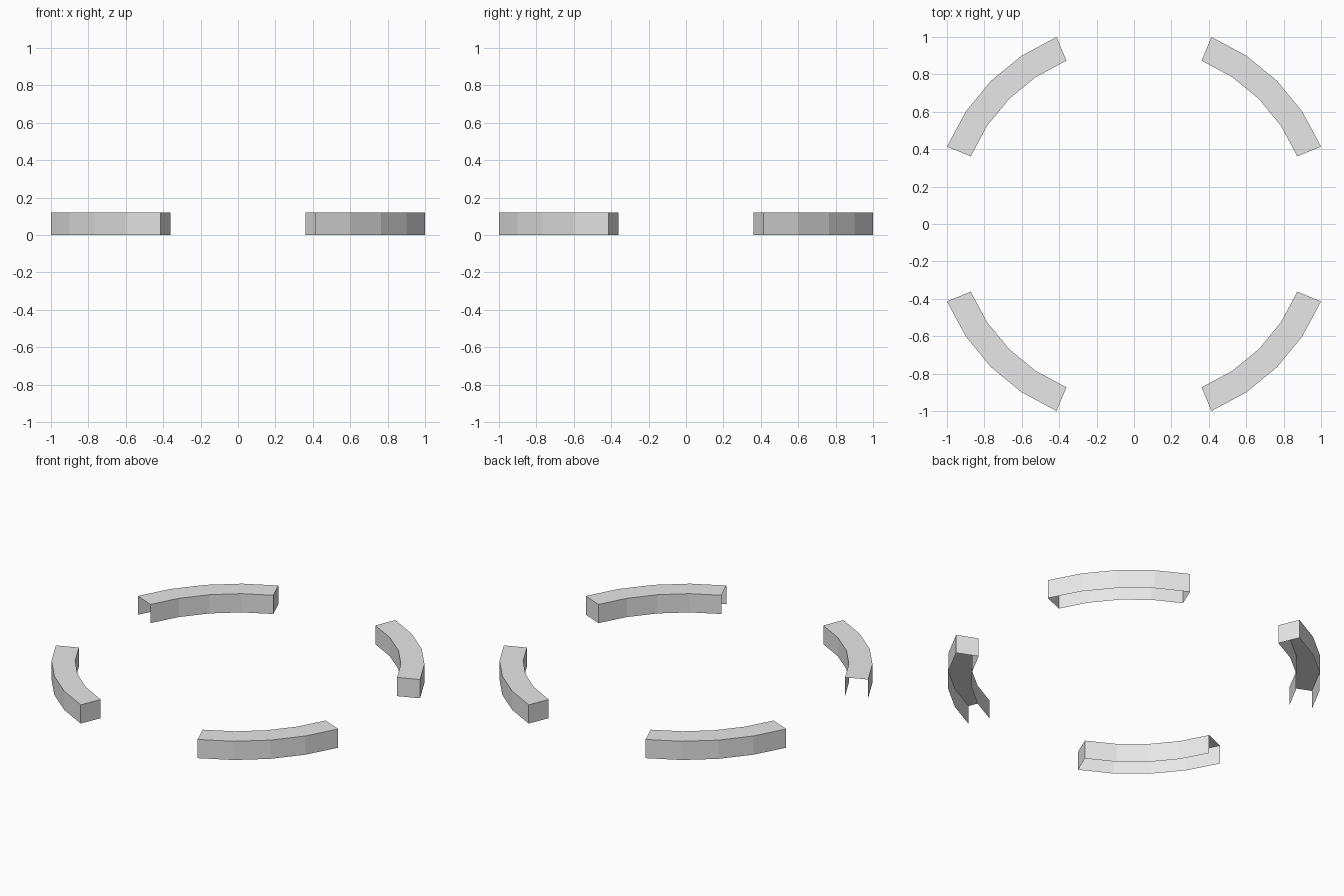
import bpy
import bmesh
from math import cos, sin, radians

OUTER, INNER, HEIGHT = 1.082, 0.945, 0.12
SEGMENTS, SPAN = 4, 45

cube = bpy.data.objects.get("Cube")
if cube:
    bpy.data.objects.remove(cube)

grey = bpy.data.materials.new("light_grey")
grey.use_nodes = True
grey.diffuse_color = (0.8, 0.8, 0.8, 1)
grey.node_tree.nodes["Principled BSDF"].inputs["Base Color"].default_value = (0.8, 0.8, 0.8, 1)


def arc_channel(name, middle, cap_start, cap_end):
    """Thin curved channel, open below, with optional end caps."""
    bm = bmesh.new()
    rings = []
    for i in range(SEGMENTS + 1):
        a = radians(middle - SPAN / 2 + SPAN * i / SEGMENTS)
        section = [(OUTER, 0), (OUTER, HEIGHT), (INNER, HEIGHT), (INNER, 0)]
        rings.append([bm.verts.new((r * cos(a), r * sin(a), z)) for r, z in section])
    # Outer wall, top and inner wall
    for a, b in zip(rings, rings[1:]):
        for k in range(3):
            bm.faces.new((a[k], b[k], b[k + 1], a[k + 1]))
    # End caps
    if cap_start:
        bm.faces.new(rings[0])
    if cap_end:
        bm.faces.new(rings[-1][::-1])
    mesh = bpy.data.meshes.new(name)
    bm.to_mesh(mesh)
    bm.free()
    mesh.materials.append(grey)
    bpy.context.collection.objects.link(bpy.data.objects.new(name, mesh))


# Four quarter pieces around the ring
arc_channel("back_left_arc", 45, True, True)
arc_channel("back_right_arc", 135, True, False)
arc_channel("front_right_arc", 225, False, True)
arc_channel("front_left_arc", 315, False, True)
